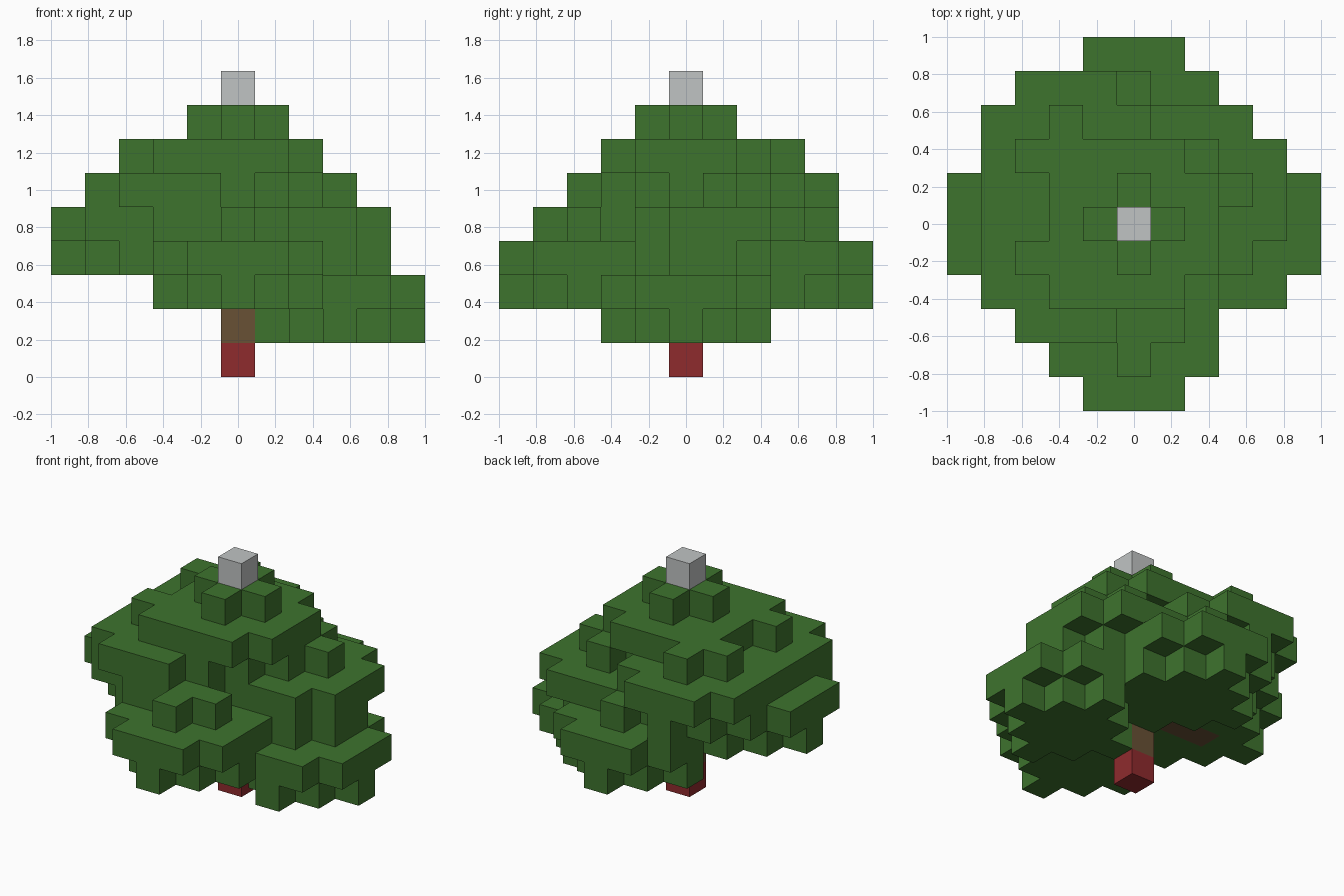
import bpy
import bmesh
from mathutils import Vector

cube = bpy.data.objects.get("Cube")
if cube:
    bpy.data.objects.remove(cube, do_unlink=True)

S = 2 / 11  # edge length of one block


def material(name, rgb):
    mat = bpy.data.materials.new(name)
    mat.use_nodes = True
    mat.diffuse_color = (*rgb, 1)
    mat.node_tree.nodes["Principled BSDF"].inputs["Base Color"].default_value = (*rgb, 1)
    return mat


def leaf_clump(cx, cy, base):
    """Three layers: a diamond below, a wide rounded disc, a small cross on top."""
    cells = set()
    for dx in range(-2, 3):
        for dy in range(-2, 3):
            reach = abs(dx) + abs(dy)
            for layer, limit in enumerate((2, 3, 1)):
                if reach <= limit:
                    cells.add((cx + dx, cy + dy, base + layer))
    return cells


def build_blocks(name, cells, solid, mat):
    """Make only those block faces that are not covered by another block."""
    bm = bmesh.new()
    corners = {}

    def vert(p):
        key = tuple(round(c * 2) for c in p)
        if key not in corners:
            corners[key] = bm.verts.new(p * S)
        return corners[key]

    for cell in sorted(cells):
        centre = Vector(cell) + Vector((0, 0, 0.5))
        for axis in range(3):
            for sign in (-1, 1):
                n = Vector((0, 0, 0))
                n[axis] = sign
                if tuple(int(a + b) for a, b in zip(cell, n)) in solid:
                    continue
                u = Vector((0, 0, 0))
                u[(axis + 1) % 3] = 0.5
                v = n.cross(u)
                mid = centre + n * 0.5
                bm.faces.new([vert(mid + d) for d in (-u - v, u - v, u + v, v - u)])
    mesh = bpy.data.meshes.new(name)
    bm.to_mesh(mesh)
    bm.free()
    mesh.materials.append(mat)
    obj = bpy.data.objects.new(name, mesh)
    bpy.context.collection.objects.link(obj)


# Leaf clumps: centre x, centre y, lowest layer
clumps = [
    (3, 0, 1), (0, -3, 2), (0, 3, 2), (-3, 0, 3),   # lower ring
    (2, 1, 3), (-2, 2, 4), (-2, -1, 4),             # upper ring
    (0, 0, 5),                                      # crown
]
foliage = set().union(*(leaf_clump(*c) for c in clumps))

# Trunk, side branch and tip
trunk_base = {(0, 0, 0)}
trunk = {(0, 0, k) for k in range(1, 6)}
branch = {(-i, 0, 3) for i in range(1, 4)}
tip = {(0, 0, 8)}
foliage -= trunk | branch
solid = foliage | trunk | branch | trunk_base | tip

green = material("leaf green", (0.048, 0.172, 0.027))
brown = material("bark brown", (0.140, 0.082, 0.036))
red = material("base red", (0.275, 0.024, 0.027))
grey = material("tip grey", (0.53, 0.55, 0.55))

build_blocks("foliage", foliage, solid, green)
build_blocks("trunk", trunk, solid, brown)
build_blocks("branch", branch, solid, brown)
build_blocks("trunk_base", trunk_base, solid, red)
build_blocks("top_tip", tip, solid, grey)
